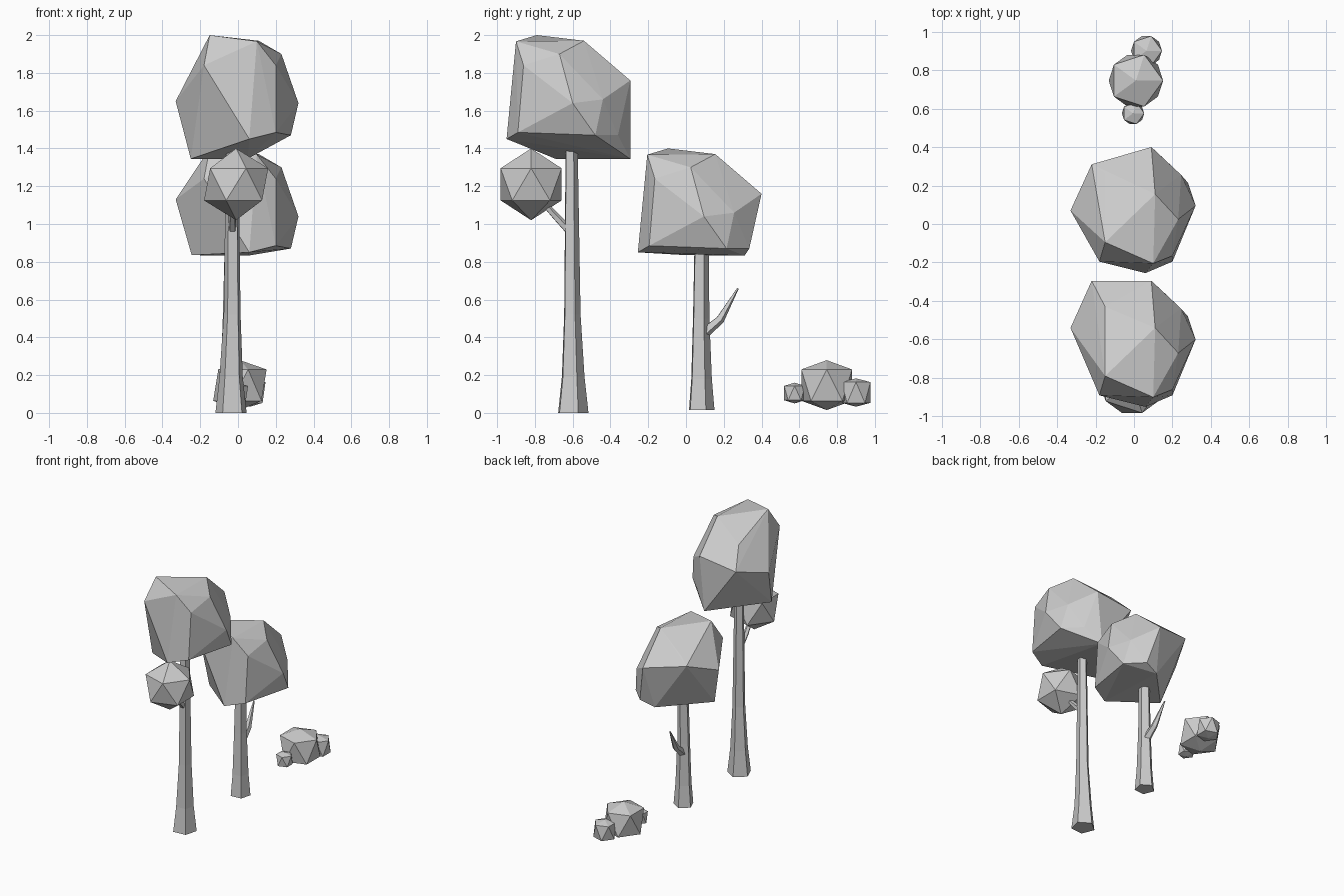
import bpy
import bmesh
from math import cos, sin, radians
from mathutils import Vector

cube = bpy.data.objects.get("Cube")
if cube:
    bpy.data.objects.remove(cube, do_unlink=True)

GREY = (0.6, 0.6, 0.6, 1)
mat = bpy.data.materials.new("plain grey")
mat.use_nodes = True
mat.diffuse_color = GREY
bsdf = next(n for n in mat.node_tree.nodes if n.type == 'BSDF_PRINCIPLED')
bsdf.inputs["Base Color"].default_value = GREY


def finish(name, bm):
    """Turn a bmesh into a flat-shaded object."""
    bmesh.ops.recalc_face_normals(bm, faces=bm.faces)
    mesh = bpy.data.meshes.new(name)
    bm.to_mesh(mesh)
    bm.free()
    mesh.materials.append(mat)
    obj = bpy.data.objects.new(name, mesh)
    bpy.context.collection.objects.link(obj)
    return obj


def hull(name, points):
    """Faceted solid wrapped around a few corner points."""
    bm = bmesh.new()
    for p in points:
        bm.verts.new(p)
    res = bmesh.ops.convex_hull(bm, input=bm.verts)
    loose = {g for g in res["geom_interior"] + res["geom_unused"]
             if isinstance(g, bmesh.types.BMVert)}
    bmesh.ops.delete(bm, geom=list(loose), context='VERTS')
    return finish(name, bm)


def blob(name, centre, radius, pole, ring):
    """Twenty-sided ball with its own pole and ring heights."""
    bm = bmesh.new()
    bmesh.ops.create_icosphere(bm, subdivisions=1, radius=1)
    for v in bm.verts:
        height = pole if abs(v.co.z) > 0.9 else ring
        z = height if v.co.z > 0 else -height
        v.co = Vector(centre) + Vector((v.co.x * radius, v.co.y * radius, z))
    return finish(name, bm)


def limb(name, path, sides=5, turn=22):
    """Tapered tube through (x, y, z, radius) stations."""
    bm = bmesh.new()
    spots = [Vector(p[:3]) for p in path]
    rings = []
    for i, p in enumerate(path):
        along = spots[min(i + 1, len(path) - 1)] - spots[max(i - 1, 0)]
        rot = Vector((0, 0, 1)).rotation_difference(along)
        ring = []
        for k in range(sides):
            a = radians(turn + 360 * k / sides)
            ring.append(bm.verts.new(
                spots[i] + rot @ Vector((cos(a), sin(a), 0)) * p[3]))
        rings.append(ring)
    for low, high in zip(rings, rings[1:]):
        for k in range(sides):
            n = (k + 1) % sides
            bm.faces.new((low[k], low[n], high[n], high[k]))
    bm.faces.new(rings[0])
    bm.faces.new(rings[-1])
    return finish(name, bm)


# Crown corners shared by both trees, placed for the tall tree
crown = [Vector(p) for p in (
    (-0.15, -0.79, 2.0), (0.11, -0.54, 1.97), (0.10, -0.90, 1.967),
    (-0.15, -0.43, 1.86), (-0.18, -0.89, 1.84), (0.20, -0.86, 1.84),
    (0.23, -0.67, 1.90), (0.09, -0.295, 1.76), (0.32, -0.60, 1.64),
    (0.245, -0.44, 1.66), (0.28, -0.48, 1.47), (0.16, -0.36, 1.47),
    (0.20, -0.89, 1.485), (0.06, -0.95, 1.45))]
hull("tall_tree_crown", crown + [
    (-0.33, -0.54, 1.65), (-0.22, -0.295, 1.72),
    (0.05, -0.295, 1.345), (-0.25, -0.69, 1.345)])
shift = Vector((0, 0.695, -0.6))
hull("short_tree_crown", [p + shift for p in crown] + [
    (-0.33, 0.07, 1.13), (-0.22, 0.31, 1.22),
    (0.05, 0.31, 0.832), (-0.245, 0, 0.835)])

# Trunks flare at the root
limb("tall_tree_trunk", [
    (-0.035, -0.603, 0, 0.087), (-0.035, -0.602, 0.19, 0.065),
    (-0.03, -0.605, 0.52, 0.047), (-0.03, -0.608, 1.45, 0.034)])
limb("short_tree_trunk", [
    (-0.035, 0.078, 0.015, 0.073), (-0.035, 0.078, 0.18, 0.059),
    (-0.035, 0.077, 0.50, 0.047), (-0.03, 0.08, 0.95, 0.04)])

# Side branches
limb("tall_tree_branch", [
    (-0.03, -0.605, 0.95, 0.024), (-0.03, -0.69, 1.04, 0.02),
    (-0.02, -0.78, 1.14, 0.014)])
limb("short_tree_branch", [
    (-0.035, 0.08, 0.41, 0.032), (-0.04, 0.18, 0.495, 0.024),
    (-0.055, 0.275, 0.66, 0.005)])

# Small crown on the tall tree's branch
blob("branch_crown", (-0.01, -0.82, 1.21), 0.19, 0.19, 0.085)

# Bush cluster
blob("large_bush", (0.01, 0.745, 0.147), 0.158, 0.132, 0.083)
blob("front_bush", (-0.005, 0.575, 0.105), 0.065, 0.055, 0.038)
blob("back_bush", (0.065, 0.90, 0.108), 0.09, 0.075, 0.055)
